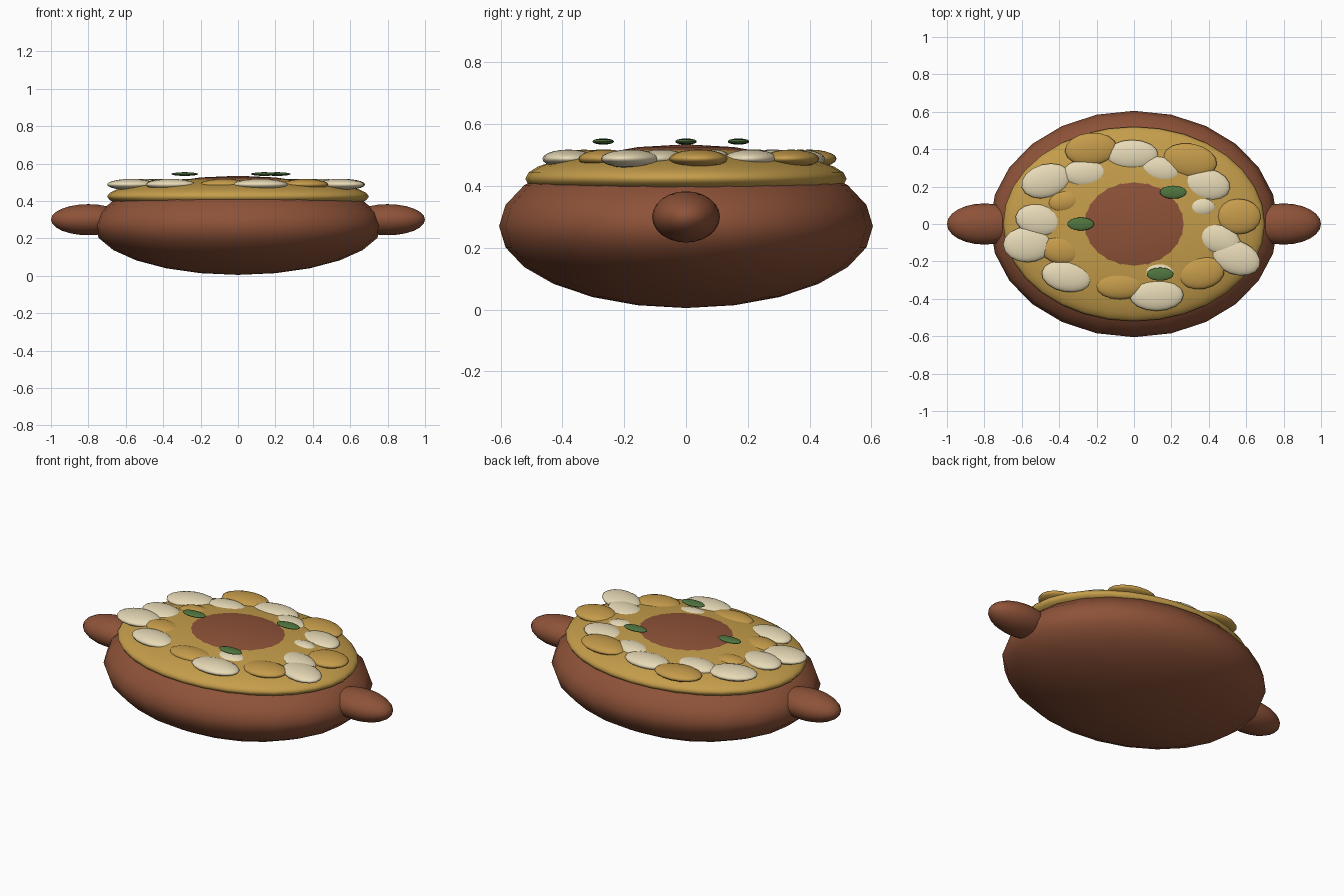
import bpy
from math import radians


def material(name, rgb):
    m = bpy.data.materials.new(name)
    m.diffuse_color = (*rgb, 1)
    return m


CLAY = material("clay", (0.27, 0.085, 0.04))
SAUCE = material("sauce", (0.56, 0.34, 0.07))
GOLD = material("golden", (0.56, 0.33, 0.07))
CREAM = material("cream", (0.80, 0.70, 0.47))
HERB = material("herb", (0.08, 0.18, 0.05))


def ellipsoid(name, loc, radii, mat, segs=16, rings=10, turn=0):
    bpy.ops.mesh.primitive_uv_sphere_add(segments=segs, ring_count=rings, radius=1,
                                         location=loc, rotation=(0, 0, radians(turn)))
    ob = bpy.context.object
    ob.name = name
    ob.scale = radii
    ob.data.materials.append(mat)
    bpy.ops.object.shade_smooth()
    return ob


# Clay pot and its two side handles
ellipsoid("pot", (0, 0, 0.27), (0.77, 0.605, 0.265), CLAY, 24, 12)
for side, label in ((-1, "left"), (1, "right")):
    ellipsoid("handle_" + label, (side * 0.8, 0, 0.3), (0.2, 0.11, 0.083), CLAY, 24, 12)

# Flattened filling
ellipsoid("filling", (0, 0, 0.424), (0.70, 0.52, 0.1), SAUCE, 32, 16)

# Food pieces: x, y, length radius, width radius, turn
cream = [(-0.01, 0.37, 0.14, 0.08, 0), (-0.47, 0.23, 0.135, 0.09, 15),
         (-0.26, 0.27, 0.12, 0.075, 0), (-0.51, 0.02, 0.125, 0.085, -10),
         (-0.57, -0.11, 0.13, 0.095, 0), (-0.36, -0.28, 0.135, 0.083, -10),
         (0.12, -0.38, 0.145, 0.085, 0), (0.545, -0.18, 0.135, 0.09, -20),
         (0.45, -0.08, 0.125, 0.08, -20), (0.39, 0.21, 0.125, 0.085, -10),
         (0.14, 0.29, 0.11, 0.07, -15), (0.36, 0.09, 0.08, 0.055, 0),
         (0.13, -0.25, 0.10, 0.06, 0)]
gold = [(-0.23, 0.40, 0.14, 0.088, 5), (0.30, 0.34, 0.145, 0.09, -10),
        (0.56, 0.04, 0.12, 0.095, 0), (0.36, -0.26, 0.125, 0.088, 10),
        (-0.075, -0.33, 0.13, 0.073, 0), (-0.39, -0.14, 0.11, 0.075, -10),
        (-0.37, 0.12, 0.09, 0.06, 10)]
for name, mat, pieces in (("cream_piece", CREAM, cream), ("golden_piece", GOLD, gold)):
    for x, y, a, b, turn in pieces:
        ellipsoid(name, (x, y, 0.488), (a, b, 0.03), mat, 16, 10, turn)

# Herb leaves on top
for x, y in ((-0.285, 0), (0.21, 0.17), (0.14, -0.268)):
    ellipsoid("herb_leaf", (x, y, 0.544), (0.072, 0.035, 0.01), HERB)
